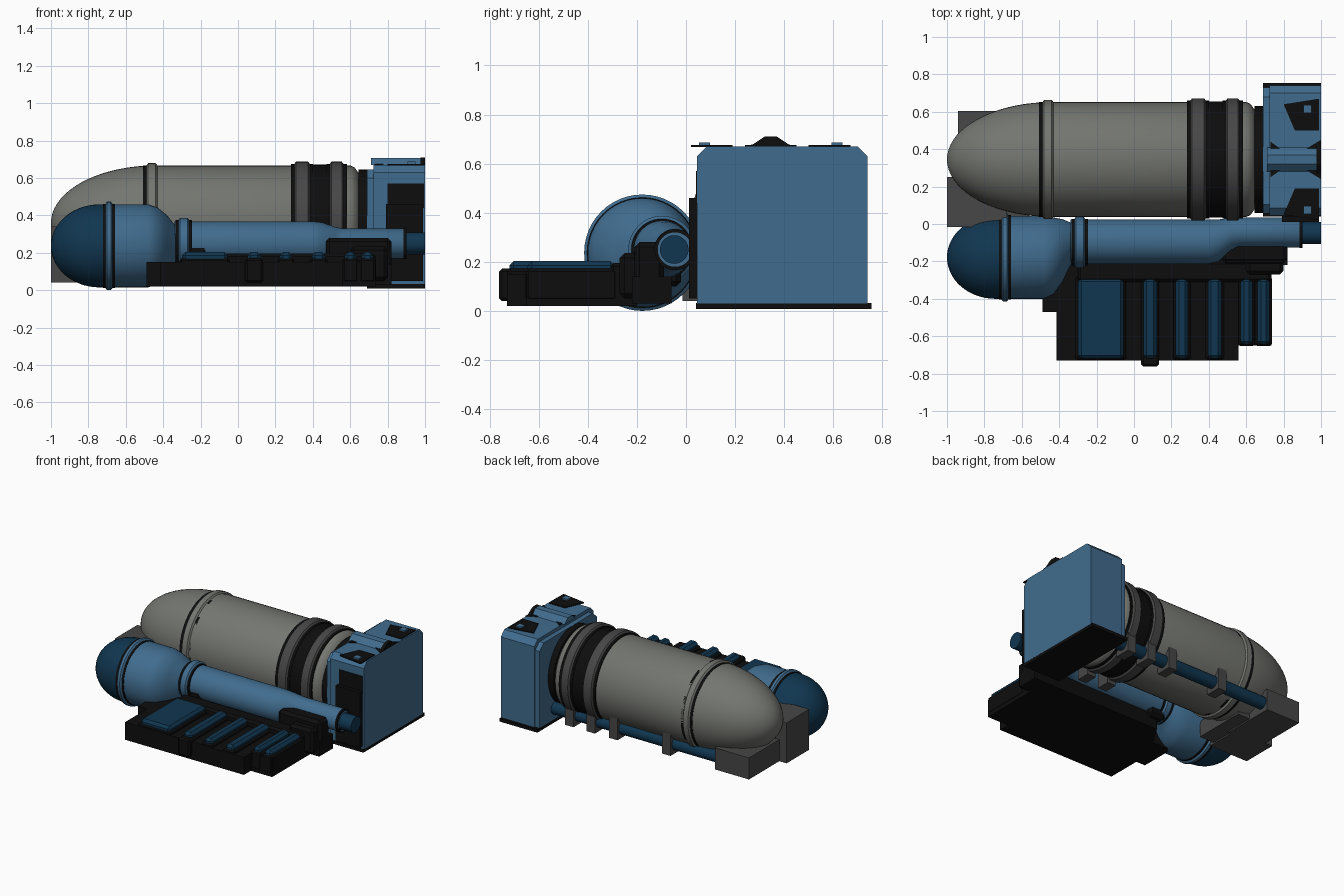
import bpy, bmesh, math
from mathutils import Vector

if "Cube" in bpy.data.objects:
    bpy.data.objects.remove(bpy.data.objects["Cube"])


def srgb(r, g, b):
    return tuple((c / 255 / 12.92) if c < 10 else ((c / 255 + .055) / 1.055) ** 2.4 for c in (r, g, b)) + (1,)


def mat(name, *c):
    m = bpy.data.materials.new(name)
    m.diffuse_color = srgb(*c)
    m.use_nodes = True
    m.node_tree.nodes["Principled BSDF"].inputs["Base Color"].default_value = m.diffuse_color
    return m


BLUE = mat("steel blue", 64, 108, 142)
NAVY = mat("dark blue", 16, 54, 80)
BLACK = mat("black", 13, 13, 13)
GREY = mat("warm grey", 116, 118, 112)
DARK = mat("dark grey", 72, 71, 71)


def finish(name, bm, mats, smooth=None):
    bmesh.ops.recalc_face_normals(bm, faces=bm.faces)
    me = bpy.data.meshes.new(name)
    bm.to_mesh(me)
    bm.free()
    for m in mats:
        me.materials.append(m)
    ob = bpy.data.objects.new(name, me)
    bpy.context.collection.objects.link(ob)
    if smooth:
        bpy.ops.object.select_all(action='DESELECT')
        ob.select_set(True)
        bpy.context.view_layer.objects.active = ob
        bpy.ops.object.shade_smooth_by_angle(angle=math.radians(smooth))
    return ob


def box(name, x0, x1, y0, y1, z0, z1, m, bevel=0.0):
    bm = bmesh.new()
    bmesh.ops.create_cube(bm, size=1)
    for v in bm.verts:
        v.co = Vector(((x0, x1)[v.co.x > 0], (y0, y1)[v.co.y > 0], (z0, z1)[v.co.z > 0]))
    if bevel:
        bmesh.ops.bevel(bm, geom=bm.edges[:], offset=bevel, segments=1, affect='EDGES')
    return finish(name, bm, [m])


def prism(name, pts, axis, a, b, m):
    """Extrude an outline along x (outline is y,z) or z (outline is x,y)."""
    bm = bmesh.new()
    vs = [bm.verts.new((a, p, q) if axis == 'x' else (p, q, a)) for p, q in pts]
    f = bm.faces.new(vs)
    r = bmesh.ops.extrude_face_region(bm, geom=[f])
    d = Vector((b - a, 0, 0)) if axis == 'x' else Vector((0, 0, b - a))
    bmesh.ops.translate(bm, vec=d, verts=[g for g in r['geom'] if isinstance(g, bmesh.types.BMVert)])
    return finish(name, bm, [m])


def tube(name, rings, z, mats, rule=lambda x: 0, n=48):
    """Round body along x from (x, radius, centre y) rings."""
    bm = bmesh.new()
    loops = []
    for x, r, y in rings:
        loops.append([bm.verts.new((x, y + r * math.cos(2 * math.pi * i / n),
                                    z + r * math.sin(2 * math.pi * i / n))) for i in range(n)])
    for k in range(len(loops) - 1):
        for i in range(n):
            j = (i + 1) % n
            f = bm.faces.new((loops[k][i], loops[k][j], loops[k + 1][j], loops[k + 1][i]))
            f.material_index = rule((rings[k][0] + rings[k + 1][0]) / 2)
    bm.faces.new(loops[0]).material_index = rule(rings[0][0])
    bm.faces.new(loops[-1]).material_index = rule(rings[-1][0])
    return finish(name, bm, mats, 35)


def dome(x_tip, x_base, r, y, n=14):
    """Elliptic cap rings from tip to base."""
    out = []
    for i in range(n + 1):
        t = max(i / n, 0.02) * math.pi / 2
        out.append((x_base + (x_tip - x_base) * math.cos(t), r * math.sin(t), y))
    return out


def band(name, x0, x1, r, y, z, m, edge=0.012):
    """Raised collar with thin black seams on both sides."""
    tube(name, [(x0, r - .02, y), (x0 + .015, r, y), (x1 - .015, r, y), (x1, r - .02, y)], z, [m])
    tube(name + "_seam", [(x0 - edge, r - .012, y), (x1 + edge, r - .012, y)], z, [BLACK])


# --- large grey tank with collars
TY, TZ, TR = .345, .36, .307
tube("main_tank", dome(-1, -.44, TR, TY, 18) + [(.6, TR, TY)] + dome(.69, .6, TR, TY, 6)[::-1][1:], TZ, [GREY])
band("nose_collar", -.495, -.425, TR + .012, TY, TZ, GREY)
band("rear_collar_1", .295, .39, TR + .02, TY, TZ, DARK)
band("rear_collar_2", .485, .57, TR + .02, TY, TZ, DARK)
tube("collar_gap", [(.39, TR + .004, TY), (.485, TR + .004, TY)], TZ, [BLACK])
tube("tank_end_seal", [(.645, .285, TY), (.70, .285, TY)], TZ, [BLACK])

# --- blue bottle: dark cap, collar, shoulder
BY, BZ = -.178, .237
tube("bottle", dome(-1, -.74, .222, BY) + [(-.70, .222, BY), (-.48, .222, BY), (-.43, .205, -.17),
     (-.38, .165, -.14), (-.345, .12, -.11), (-.32, .1, -.1)], BZ, [BLUE, NAVY], lambda x: 1 if x < -.705 else 0)
band("bottle_collar", -.715, -.665, .237, BY, BZ, BLUE, .008)

# --- long feed pipe narrowing towards the rear
tube("feed_pipe", [(-.34, .118, -.095), (.40, .118, -.095), (.45, .112, -.088), (.52, .088, -.055),
     (.56, .08, -.045), (.885, .08, -.045), (.90, .07, -.045)], .25, [BLUE])
band("pipe_collar", -.325, -.255, .137, -.098, .25, BLUE, .008)
tube("pipe_seam", [(.885, .084, -.045), (.90, .084, -.045)], .25, [BLACK])
tube("pipe_tip", [(.89, .058, -.048), (1, .058, -.048)], .25, [NAVY])
box("pipe_clamp_front", -.30, -.16, -.21, -.02, .10, .26, BLACK, .02)

# --- blue rear housing
housing = [(.045, .03), (.74, .03), (.74, .63), (.70, .67), (.085, .67), (.045, .63)]
prism("housing", housing, 'x', .725, 1, BLUE)
prism("housing_front", [(.055, .03), (.73, .03), (.73, .6), (.68, .645), (.105, .645), (.055, .6)], 'x', .69, .73, BLUE)
box("housing_base", .69, 1, .04, .755, .008, .032, BLACK)
prism("roof_recess", [(.73, .25), (.80, .30), (.90, .30), (1, .24), (1, .45), (.90, .39), (.80, .39), (.73, .44)],
      'z', .668, .675, BLACK)
prism("roof_ridge", [(.28, .67), (.32, .708), (.37, .708), (.41, .67)], 'x', .71, .995, BLUE)
prism("roof_ridge_tail", [(.26, .67), (.32, .71), (.37, .71), (.43, .67)], 'x', .975, 1, BLACK)
for k, s in (("left", 1), ("right", -1)):
    yc = .345 + s * .235
    prism("roof_panel_" + k, [(.80, yc + s * .06), (.99, yc + s * .09), (.99, yc - s * .08), (.86, yc - s * .08)],
          'z', .668, .676, BLACK)
    box("roof_stud_" + k, .905, .95, yc + s * .035 - .022, yc + s * .035 + .022, .67, .687, BLUE)
box("housing_side_recess", .79, .99, .012, .05, .05, .46, BLACK)
prism("housing_side_panel", [(.80, .04), (.995, .04), (.995, .05), (.80, .05)], 'z', .44, .57, BLACK)

# --- radiator platform: black deck with blue bars
prism("deck", [(-.49, -.2), (-.49, -.47), (-.415, -.47), (-.415, -.73), (.56, -.73), (.56, -.65),
               (.735, -.65), (.735, -.2)], 'z', .02, .15, BLACK)
prism("under_deck", [(-.35, -.22), (.82, -.22), (.82, -.06), (-.25, -.06)], 'z', .03, .14, BLACK)
box("deck_rear_rail", -.30, .735, -.31, -.2, .02, .195, BLACK, .015)
box("deck_rear_step", .47, .82, -.21, -.09, .05, .28, BLACK, .02)
box("deck_rear_block", .60, .80, -.27, -.13, .05, .235, BLACK, .02)
bars = [(-.30, -.055, -.72), (.05, .122, -.72), (.222, .29, -.72), (.395, .468, -.72),
        (.57, .633, -.645), (.66, .725, -.645)]
for i, (x0, x1, y0) in enumerate(bars):
    box(f"bar_frame_{i + 1}", x0 - .012, x1 + .012, y0 - (.042 if i == 1 else .008), -.28, .04, .172, BLACK, .012)
    box(f"radiator_bar_{i + 1}", x0, x1, y0, -.29, .12, .203, NAVY, .018)

# --- grey front cradle under the nose
box("cradle_low", -.94, -.66, .20, .605, .04, .2, DARK)
box("cradle_tall", -1, -.68, -.015, .25, .04, .34, DARK)
box("cradle_tail", -.70, -.56, .02, .42, .05, .17, DARK)

# --- lower dark pipe and its brackets
tube("lower_pipe", [(-.75, .045, .55), (.70, .045, .55)], .115, [NAVY], n=24)
for i, x in enumerate((.53, .355, .17, -.265)):
    box(f"pipe_bracket_{i + 1}", x - .035, x + .035, .49, .61, .045, .21, DARK)
for i, x in enumerate((.53, .355)):
    box(f"inner_bracket_{i + 1}", x - .035, x + .035, .09, .19, .045, .2, DARK)
